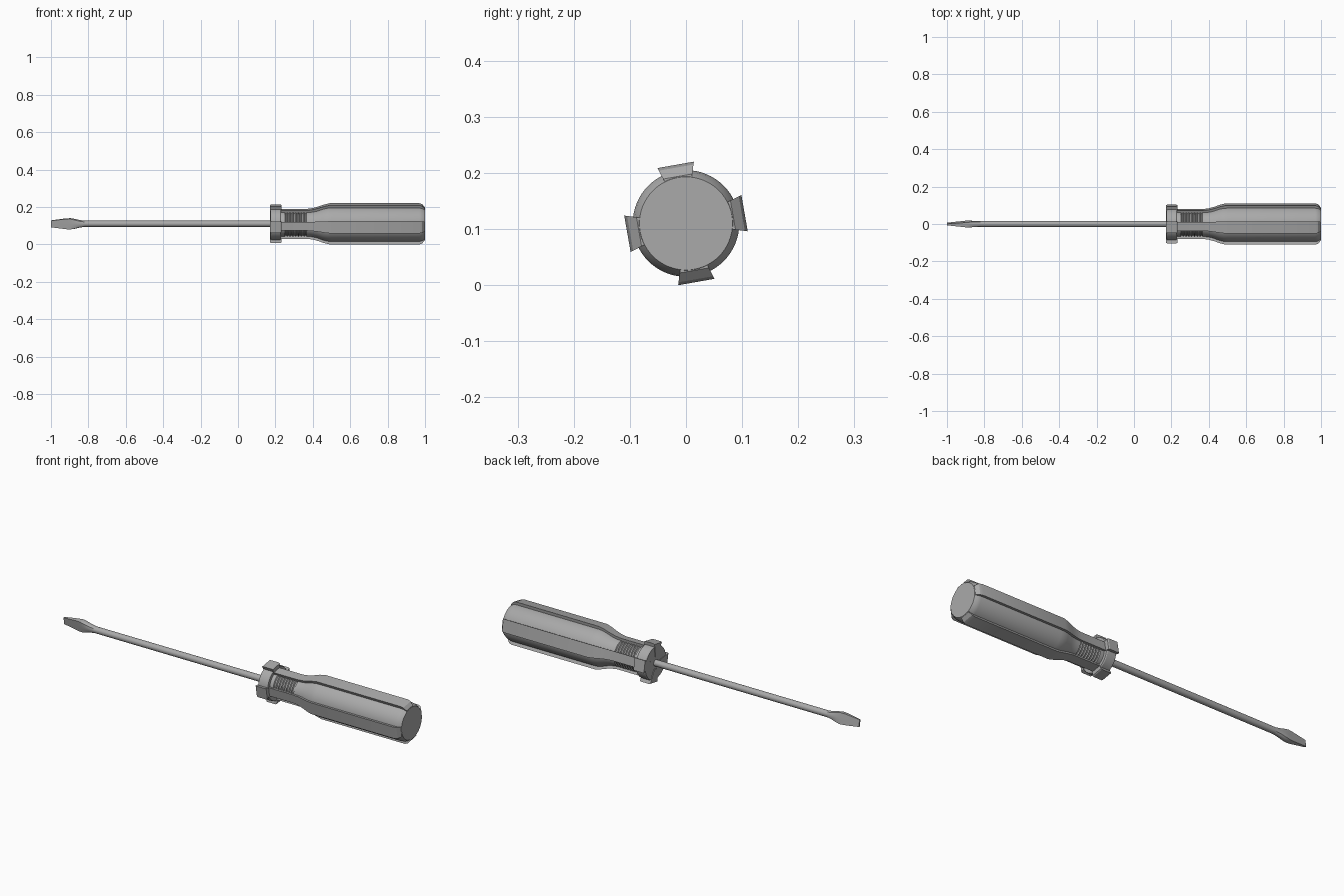
import bpy, bmesh, math

if "Cube" in bpy.data.objects:
    bpy.data.objects.remove(bpy.data.objects["Cube"])

AXIS_Z = 0.11
TWIST = math.radians(10)

grey = bpy.data.materials.new("plain grey")
grey.use_nodes = True
grey.diffuse_color = (0.4, 0.4, 0.4, 1)
grey.node_tree.nodes["Principled BSDF"].inputs["Base Color"].default_value = (0.4, 0.4, 0.4, 1)


def loft(name, sections, angle=0.0, smooth=30):
    """Skin equal-sized rings given as (x, [(side, out), ...]), turned about the long axis."""
    bm = bmesh.new()
    c, s = math.cos(angle), math.sin(angle)
    rings = [[bm.verts.new((x, a * c - b * s, a * s + b * c)) for a, b in pts]
             for x, pts in sections]
    n = len(rings[0])
    for r0, r1 in zip(rings, rings[1:]):
        for i in range(n):
            j = (i + 1) % n
            bm.faces.new((r0[i], r0[j], r1[j], r1[i]))
    bm.faces.new(rings[0])
    bm.faces.new(rings[-1])
    bmesh.ops.recalc_face_normals(bm, faces=bm.faces)
    mesh = bpy.data.meshes.new(name)
    bm.to_mesh(mesh)
    bm.free()
    mesh.materials.append(grey)
    obj = bpy.data.objects.new(name, mesh)
    obj.location.z = AXIS_Z
    bpy.context.collection.objects.link(obj)
    bpy.ops.object.select_all(action="DESELECT")
    obj.select_set(True)
    bpy.context.view_layer.objects.active = obj
    bpy.ops.object.shade_smooth_by_angle(angle=math.radians(smooth))
    return obj


def circle(r, n):
    return [(r * math.cos(math.tau * i / n), r * math.sin(math.tau * i / n)) for i in range(n)]


def lathe(name, profile, n=48):
    return loft(name, [(x, circle(r, n)) for x, r in profile])


def rib_section(r):
    # Radial wedge with a flat outer face
    return [(-0.31 * r, r), (0.31 * r, r), (0.009, 0.03), (-0.009, 0.03)]


# Handle core with finger grooves in the neck
core = [(0.22, 0.068)]
for i in range(8):
    x = 0.25 + i * 0.015
    core += [(x, 0.068), (x + 0.003, 0.062), (x + 0.009, 0.062), (x + 0.012, 0.068)]
core += [(0.39, 0.069), (0.42, 0.075), (0.455, 0.088), (0.48, 0.094), (0.50, 0.095),
         (0.97, 0.095), (0.985, 0.092), (1.0, 0.083)]
lathe("handle_core", core, 64)

# Collar disc
lathe("collar", [(0.175, 0.084), (0.18, 0.087), (0.225, 0.087), (0.23, 0.084)], 48)

# Four long ribs, each with a collar lug
rib = [(0.22, 0.077), (0.37, 0.077), (0.40, 0.081), (0.43, 0.089), (0.46, 0.099),
       (0.49, 0.106), (0.97, 0.106), (0.985, 0.101), (0.999, 0.085)]
lug = [(0.172, 0.097), (0.177, 0.1), (0.227, 0.1), (0.232, 0.097)]
for k in range(4):
    a = TWIST + k * math.pi / 2
    loft(f"handle_rib_{k + 1}", [(x, rib_section(r)) for x, r in rib], a)
    loft(f"collar_lug_{k + 1}", [(x, rib_section(r)) for x, r in lug], a)

# Shaft
lathe("shaft", [(-0.83, 0.0165), (0.19, 0.0165)], 24)


# Flat blade: a round rod that widens, then thins to a straight edge
def blade_section(half_thick, half_wide, square):
    pts = []
    for i in range(24):
        t = math.tau * i / 24
        c, s = math.cos(t), math.sin(t)
        k = (1 - square) + square / max(abs(c), abs(s))
        pts.append((half_thick * c * k, half_wide * s * k))
    return pts


blade = [(-0.82, 0.0165, 0.0165, 0), (-0.85, 0.0165, 0.021, 0.3), (-0.875, 0.016, 0.027, 0.6),
         (-0.895, 0.014, 0.029, 0.9), (-0.92, 0.011, 0.0275, 1), (-1.0, 0.004, 0.018, 1)]
loft("blade_tip", [(x, blade_section(t, w, q)) for x, t, w, q in blade], TWIST)
